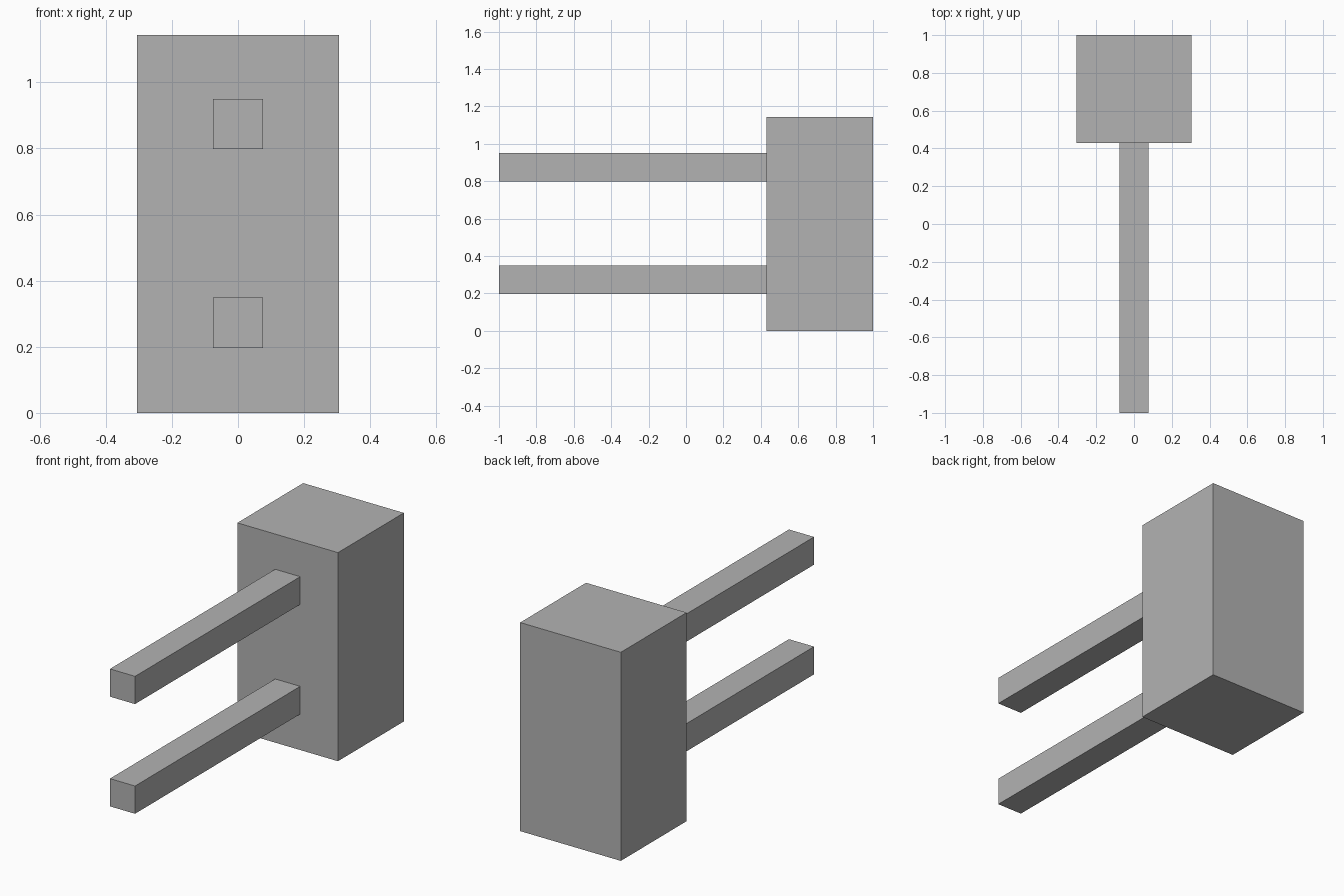
import bpy
import bmesh
from mathutils import Vector

default_cube = bpy.data.objects.get("Cube")
if default_cube:
    bpy.data.objects.remove(default_cube, do_unlink=True)

# Single plain grey
GREY = (0.45, 0.45, 0.45, 1.0)
grey = bpy.data.materials.new("plain grey")
grey.use_nodes = True
grey.diffuse_color = GREY
grey.node_tree.nodes["Principled BSDF"].inputs["Base Color"].default_value = GREY


def add_box(name, low, high):
    """Make a flat-shaded box between two opposite corners."""
    low, high = Vector(low), Vector(high)
    bm = bmesh.new()
    bmesh.ops.create_cube(bm, size=1)
    bmesh.ops.scale(bm, vec=high - low, verts=bm.verts)
    mesh = bpy.data.meshes.new(name)
    bm.to_mesh(mesh)
    bm.free()
    mesh.materials.append(grey)
    obj = bpy.data.objects.new(name, mesh)
    obj.location = (low + high) / 2
    bpy.context.collection.objects.link(obj)
    return obj


BODY_HALF_WIDTH = 0.305
BODY_FRONT = 0.43
BODY_HEIGHT = 1.143
PRONG_SIZE = 0.152

# Upright block at the back
add_box("body", (-BODY_HALF_WIDTH, BODY_FRONT, 0), (BODY_HALF_WIDTH, 1, BODY_HEIGHT))

# Two square prongs reaching forward from the block
for name, base in (("lower_prong", 0.197), ("upper_prong", 0.798)):
    add_box(name, (-PRONG_SIZE / 2, -1, base),
            (PRONG_SIZE / 2, BODY_FRONT, base + PRONG_SIZE))
